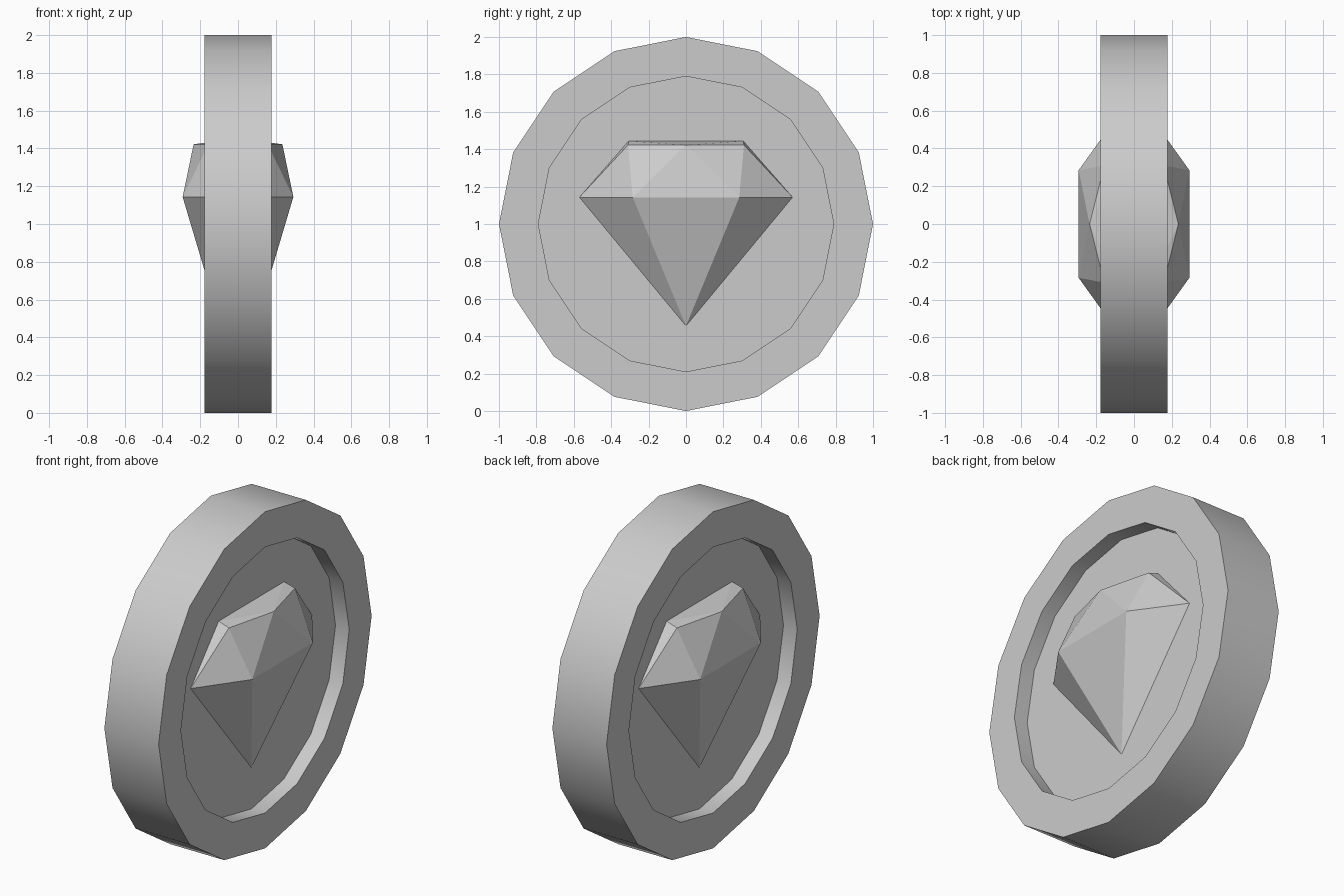
import bpy, bmesh, math
from mathutils import Vector

if "Cube" in bpy.data.objects:
    bpy.data.objects.remove(bpy.data.objects["Cube"])

SIDES, CZ = 16, 1.0
RIM_X, FLOOR_X = 0.178, 0.088   # half thickness at rim and at recessed floor


def finish(bm, name):
    bmesh.ops.recalc_face_normals(bm, faces=bm.faces[:])
    mesh = bpy.data.meshes.new(name)
    bm.to_mesh(mesh)
    bm.free()
    obj = bpy.data.objects.new(name, mesh)
    bpy.context.collection.objects.link(obj)
    return obj


# Coin: 16-sided disc lying on the x axis, recessed on both faces
bm = bmesh.new()
profile = [(-FLOOR_X, 0.79), (-RIM_X, 0.79), (-RIM_X, 1.0),
           (RIM_X, 1.0), (RIM_X, 0.79), (FLOOR_X, 0.79)]
rings = []
for x, r in profile:
    rings.append([bm.verts.new((x, r * math.sin(2 * math.pi * i / SIDES),
                                CZ + r * math.cos(2 * math.pi * i / SIDES)))
                  for i in range(SIDES)])
for a, b in zip(rings, rings[1:]):
    for i in range(SIDES):
        j = (i + 1) % SIDES
        bm.faces.new((a[i], a[j], b[j], b[i]))
bm.faces.new(rings[0])
bm.faces.new(rings[-1])
coin = finish(bm, "coin")
bpy.context.view_layer.objects.active = coin
coin.select_set(True)
bpy.ops.object.shade_smooth_by_angle(angle=math.radians(30))
coin.select_set(False)

# Gem: faceted half stone standing out of each recessed floor
half = [(FLOOR_X, 0, 0.455), (0.235, 0, 1.422)]
for s in (-1, 1):
    half += [(0.293, s * 0.285, 1.143),      # front girdle corner
             (FLOOR_X, s * 0.57, 1.143),     # girdle tip at the floor
             (0.157, s * 0.31, 1.422),       # crown corner
             (FLOOR_X, s * 0.307, 1.443)]    # crown edge at the floor
for side, name in ((1, "gem_right"), (-1, "gem_left")):
    bm = bmesh.new()
    for x, y, z in half:
        bm.verts.new(Vector((side * x, y, z)))
    bmesh.ops.convex_hull(bm, input=bm.verts[:])
    finish(bm, name)
